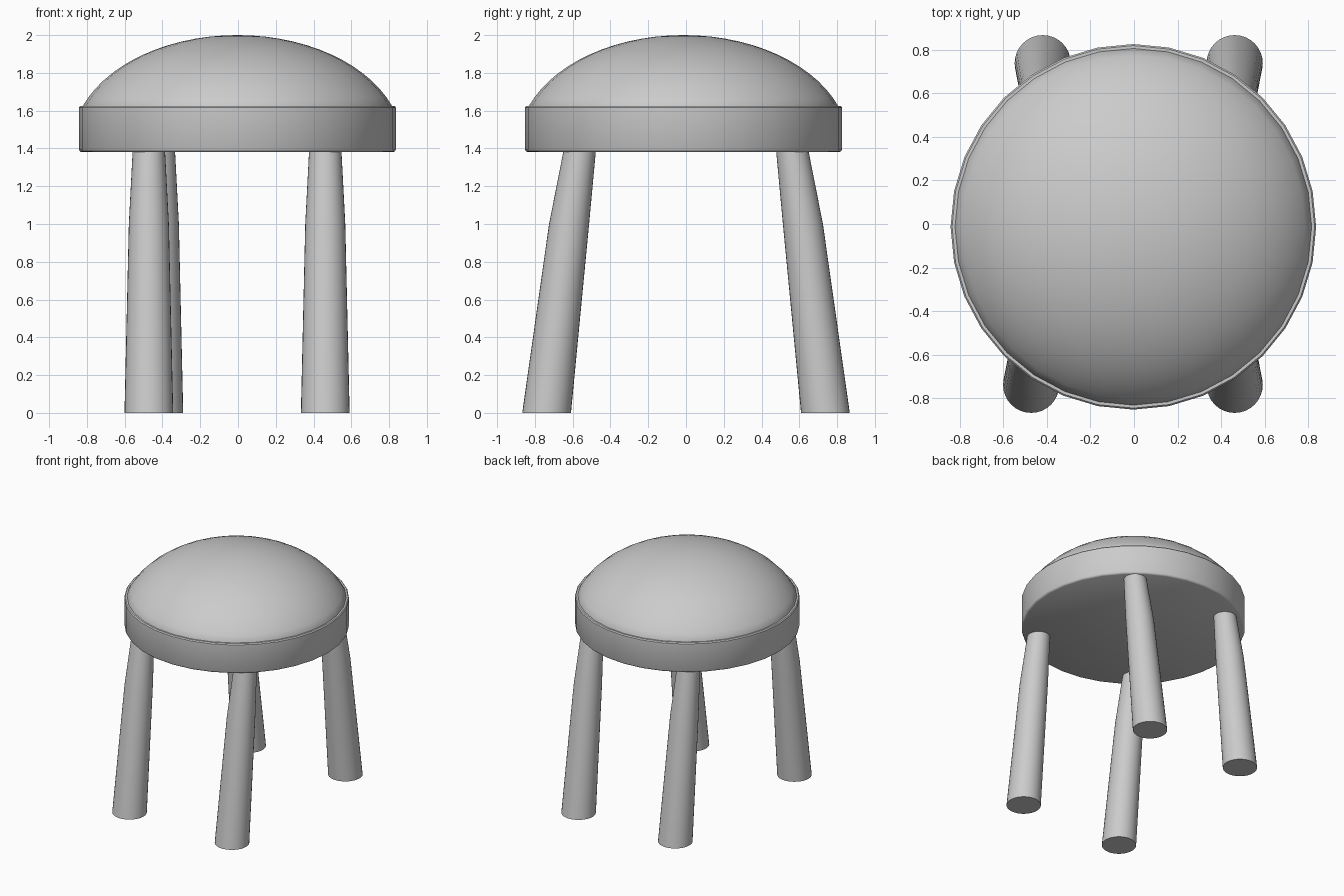
import bpy, bmesh, math
from mathutils import Vector

if "Cube" in bpy.data.objects:
    bpy.data.objects.remove(bpy.data.objects["Cube"])

SIDES = 32
CX, CY = -0.003, -0.013   # seat centre


def finish(name, bm, angle=35):
    bmesh.ops.recalc_face_normals(bm, faces=bm.faces)
    mesh = bpy.data.meshes.new(name)
    bm.to_mesh(mesh)
    bm.free()
    obj = bpy.data.objects.new(name, mesh)
    bpy.context.collection.objects.link(obj)
    bpy.ops.object.select_all(action='DESELECT')
    obj.select_set(True)
    bpy.context.view_layer.objects.active = obj
    bpy.ops.object.shade_smooth_by_angle(angle=math.radians(angle))
    return obj


def loft(name, rings):
    """Skin circles given as (centre, radius); radius 0 closes to a point."""
    bm = bmesh.new()
    loops = []
    for c, r in rings:
        if r == 0:
            loops.append([bm.verts.new(c)] * SIDES)
            continue
        loops.append([bm.verts.new(Vector(c) + Vector((r * math.cos(t), r * math.sin(t), 0)))
                      for t in (2 * math.pi * i / SIDES for i in range(SIDES))])
    for a, b in zip(loops, loops[1:]):
        for i in range(SIDES):
            j = (i + 1) % SIDES
            quad = list(dict.fromkeys((a[i], a[j], b[j], b[i])))
            bm.faces.new(quad)
    for end in (loops[0], loops[-1]):
        if end[0] is not end[1]:
            bm.faces.new(end)
    return finish(name, bm)


# Seat base: flat disc with slightly eased edges
base = [(1.38, 0.825), (1.385, 0.834), (1.395, 0.839), (1.617, 0.839), (1.625, 0.832)]
loft("seat_base", [((CX, CY, z), r) for z, r in base])

# Domed cushion: upper part of an ellipsoid
cushion = [((CX, CY, 1.60), 0.818)]
start = math.asin(0.205 / 0.58)
for i in range(15):
    t = start + (math.pi / 2 - start) * i / 14
    cushion.append(((CX, CY, 1.42 + 0.58 * math.sin(t)), 0.875 * math.cos(t) if i < 14 else 0))
loft("cushion", cushion)

# Splayed, tapering legs; the back left one stands a little further in
for name, x, side in (("front_left_leg", -0.472, -1), ("front_right_leg", 0.462, -1),
                      ("back_left_leg", -0.419, 1), ("back_right_leg", 0.462, 1)):
    path = [(0, 0.738, 0.129), (1.0, 0.619, 0.106), (1.40, 0.561, 0.085)]
    loft(name, [((x, side * y, z), r) for z, y, r in path])
